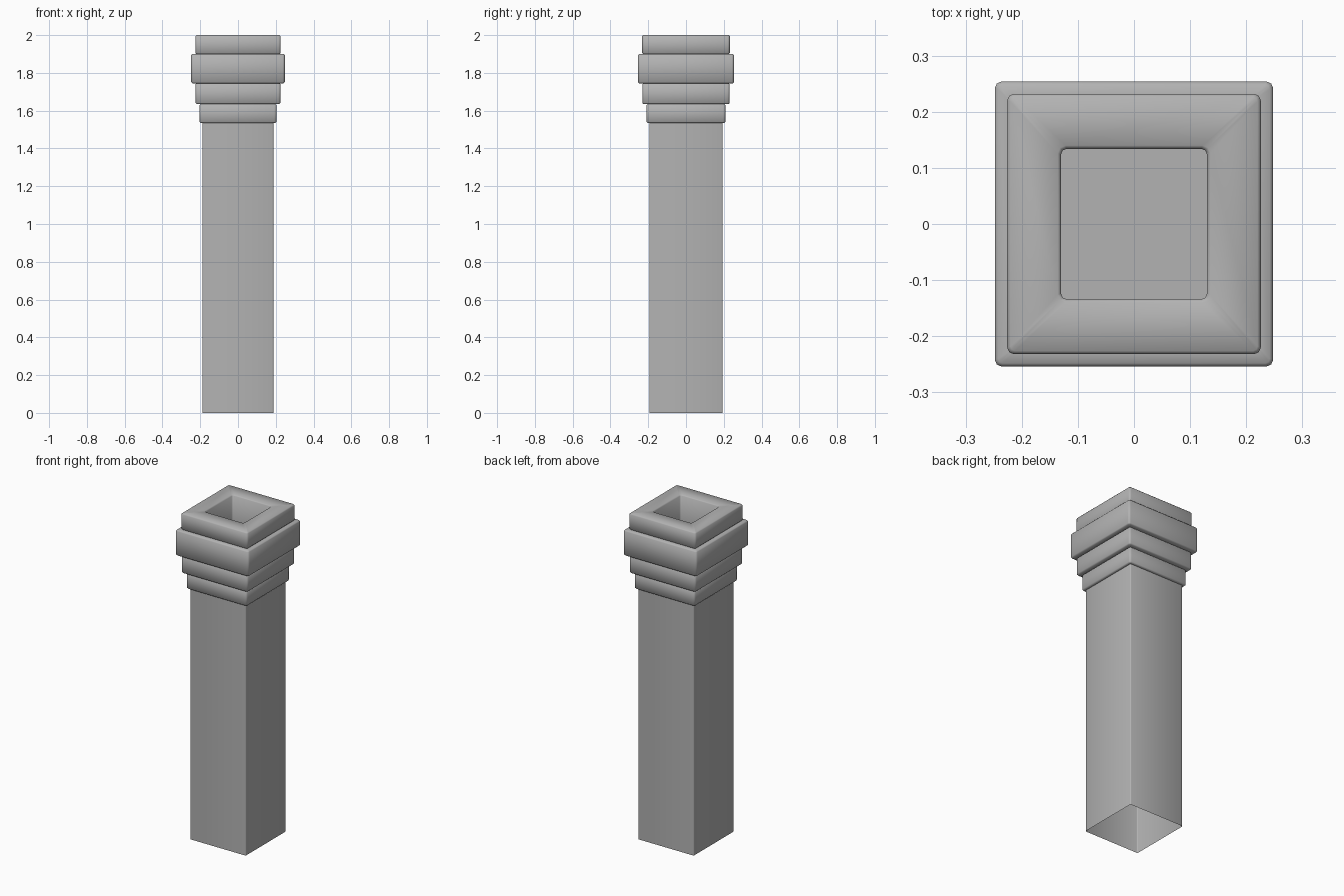
import bpy
import bmesh
import math

cube = bpy.data.objects.get("Cube")
if cube:
    bpy.data.objects.remove(cube, do_unlink=True)

grey = bpy.data.materials.new("stone_grey")
grey.use_nodes = True
grey.diffuse_color = (0.45, 0.45, 0.45, 1)
grey.node_tree.nodes["Principled BSDF"].inputs["Base Color"].default_value = grey.diffuse_color

BEVEL = 0.006


def section(hx, hy, z, radius):
    """Rounded rectangle, counter-clockwise, two segments per corner."""
    points = []
    for corner, (sx, sy) in enumerate([(1, 1), (-1, 1), (-1, -1), (1, -1)]):
        for step in range(3):
            a = math.radians(90 * corner + 45 * step)
            points.append((sx * (hx - radius) + radius * math.cos(a),
                           sy * (hy - radius) + radius * math.sin(a), z))
    return points


def tier(hx, hy, low, high):
    """Sections of one collar with softened lower and upper edges."""
    b = BEVEL
    return [(hx - b, hy - b, low, 0.008), (hx, hy, low + b, 0.012),
            (hx, hy, high - b, 0.012), (hx - b, hy - b, high, 0.008)]


# Hollow shaft, stepped collars, then the flue going back down inside
rings = [(0.188, 0.194, 0, 0.006), (0.188, 0.194, 1.535, 0.006)]
rings += tier(0.204, 0.209, 1.535, 1.635)
rings += tier(0.225, 0.231, 1.635, 1.745)
rings += tier(0.248, 0.254, 1.745, 1.90)
rings += tier(0.226, 0.232, 1.90, 2.0)
rings += [(0.136, 0.140, 2.0, 0.014), (0.130, 0.134, 2.0 - BEVEL, 0.010),
          (0.130, 0.134, 1.83, 0.010)]

bm = bmesh.new()
loops = [[bm.verts.new(p) for p in section(*r)] for r in rings]
for lower, upper in zip(loops, loops[1:]):
    n = len(lower)
    for i in range(n):
        j = (i + 1) % n
        bm.faces.new((lower[i], lower[j], upper[j], upper[i]))

# Floor of the flue
bm.faces.new(loops[-1])

mesh = bpy.data.meshes.new("chimney_stack")
bm.to_mesh(mesh)
bm.free()
mesh.materials.append(grey)
stack = bpy.data.objects.new("chimney_stack", mesh)
bpy.context.collection.objects.link(stack)

bpy.ops.object.select_all(action="DESELECT")
stack.select_set(True)
bpy.context.view_layer.objects.active = stack
bpy.ops.object.shade_smooth_by_angle(angle=math.radians(60))
